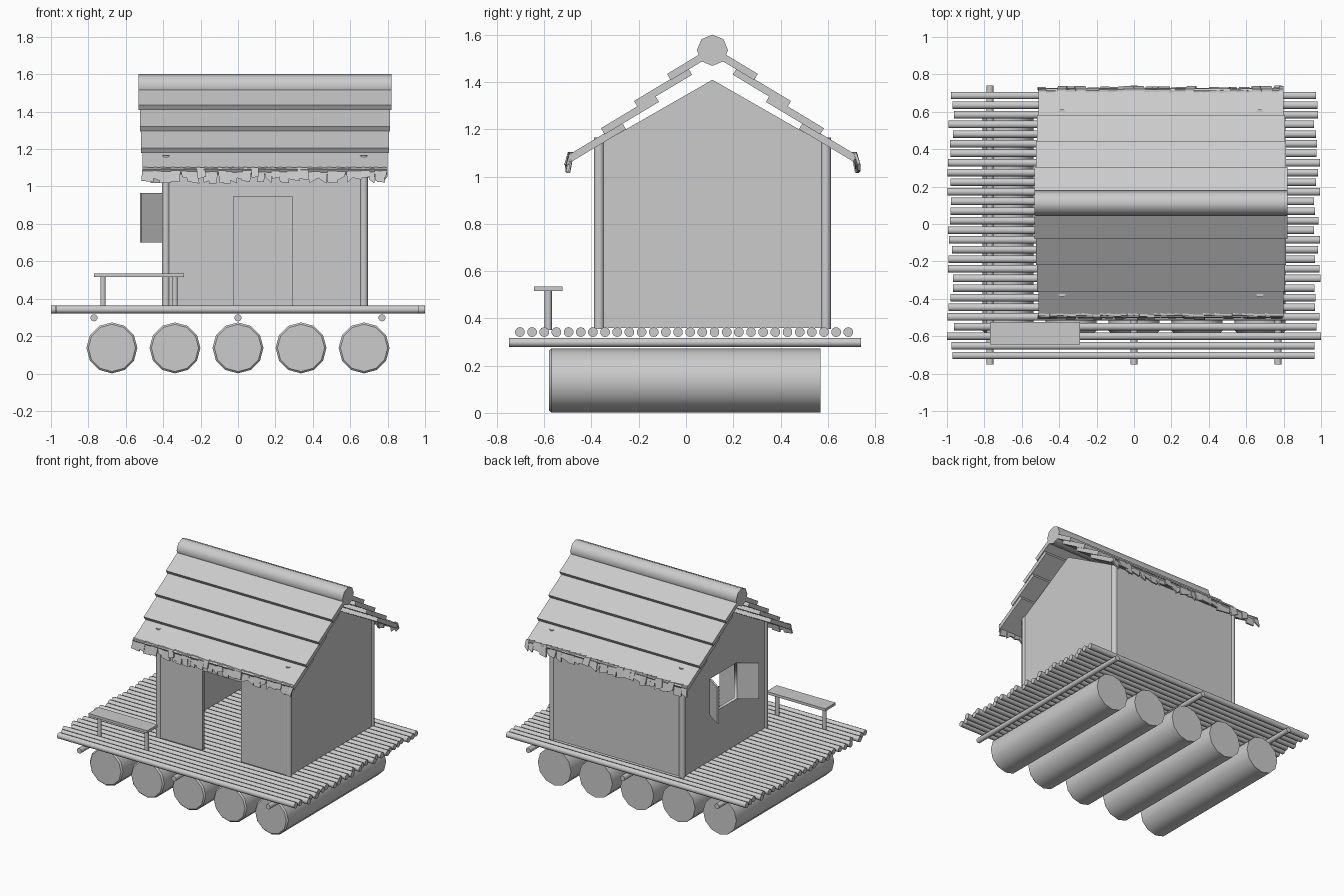
import bpy, bmesh, math, random
from mathutils import Vector, Matrix

if "Cube" in bpy.data.objects:
    bpy.data.objects.remove(bpy.data.objects["Cube"])

random.seed(4)
C = 0.112            # y of the ridge line
PITCH = math.radians(31)


def finish(name, bm, smooth=None):
    bmesh.ops.recalc_face_normals(bm, faces=bm.faces)
    me = bpy.data.meshes.new(name)
    bm.to_mesh(me)
    bm.free()
    ob = bpy.data.objects.new(name, me)
    bpy.context.collection.objects.link(ob)
    if smooth:
        bpy.ops.object.select_all(action='DESELECT')
        ob.select_set(True)
        bpy.context.view_layer.objects.active = ob
        bpy.ops.object.shade_smooth_by_angle(angle=math.radians(smooth))
    return ob


def log(name, a, b, r, sides=10, smooth=50, chamfer=0):
    """Round pole from point a to point b; chamfer bevels the end at a."""
    a, b = Vector(a), Vector(b)
    d = (b - a).normalized()
    a0 = a + d * chamfer
    bm = bmesh.new()
    m = Matrix.Translation((a0 + b) / 2) @ d.to_track_quat('Z', 'Y').to_matrix().to_4x4()
    bmesh.ops.create_cone(bm, cap_ends=True, segments=sides, radius1=r, radius2=r,
                          depth=(b - a0).length, matrix=m)
    if chamfer:
        bm.normal_update()
        cap = [f for f in bm.faces if f.normal.dot(d) < -0.9]
        bmesh.ops.inset_region(bm, faces=cap, thickness=chamfer, depth=chamfer)
    return finish(name, bm, smooth)


def box(name, lo, hi):
    bm = bmesh.new()
    lo, hi = Vector(lo), Vector(hi)
    m = Matrix.Translation((lo + hi) / 2) @ Matrix.Diagonal((*(hi - lo), 1))
    bmesh.ops.create_cube(bm, size=1, matrix=m)
    return finish(name, bm)


def wall(name, loops, loc, turn):
    """Upright panel from 2D outlines; inner outlines become openings."""
    cu = bpy.data.curves.new(name, 'CURVE')
    cu.dimensions, cu.fill_mode, cu.extrude = '2D', 'BOTH', 0.012
    for pts in loops:
        sp = cu.splines.new('POLY')
        sp.points.add(len(pts) - 1)
        for p, (u, v) in zip(sp.points, pts):
            p.co = (u, v, 0, 1)
        sp.use_cyclic_u = True
    ob = bpy.data.objects.new(name, cu)
    bpy.context.collection.objects.link(ob)
    ob.location, ob.rotation_euler = loc, (math.pi / 2, 0, turn)
    bpy.ops.object.select_all(action='DESELECT')
    ob.select_set(True)
    bpy.context.view_layer.objects.active = ob
    bpy.ops.object.convert(target='MESH')


# Floating barrels
for i in range(5):
    x = (i - 2) * 0.337
    log(f"float_barrel_{i + 1}", (x, -0.58, 0.137), (x, 0.57, 0.137), 0.136, 12, 40, 0.01)

# Cross beams under the deck
for i, x in enumerate((-0.77, 0, 0.77)):
    log(f"cross_beam_{i + 1}", (x, -0.75, 0.298), (x, 0.74, 0.298), 0.019)

# Deck poles with uneven ends
for i in range(28):
    y = -0.703 + i * 1.39 / 27
    l, r = (1, 1) if i == 2 else (random.uniform(0.96, 1), random.uniform(0.96, 1))
    log(f"deck_pole_{i + 1}", (-l, y, 0.342), (r, y, 0.342), 0.021)

# Corner posts
XL, XR, YF, YB = -0.385, 0.673, -0.368, 0.592
for n, x, y in (("front_left", XL, YF), ("front_right", XR, YF),
                ("back_left", XL, YB), ("back_right", XR, YB)):
    log(n + "_post", (x, y, 0.355), (x, y, 1.165), 0.022)

# Walls: doorway in front, window on the left
Z0, Z1 = 0.36, 1.135
wall("front_wall", [[(XL, Z0), (-0.024, Z0), (-0.024, 0.947), (0.289, 0.947), (0.289, Z0),
                     (XR, Z0), (XR, Z1), (XL, Z1)]], (0, YF, 0), 0)
wall("back_wall", [[(XL, Z0), (XR, Z0), (XR, Z1), (XL, Z1)]], (0, YB, 0), 0)
gable = [(YF, Z0), (YB, Z0), (YB, Z1), (C, 1.41), (YF, Z1)]
W0, W1, WB, WT = -0.025, 0.285, 0.70, 0.965
wall("right_wall", [gable], (XR, 0, 0), math.pi / 2)
wall("left_wall", [gable, [(W0, WB), (W0, WT), (W1, WT), (W1, WB)]], (XL, 0, 0), math.pi / 2)

# Window shutters, swung outward
for n, y, s in (("front_shutter", W0, -1), ("back_shutter", W1, 1)):
    ob = box(n, (0, -0.007, WB), (0.146, 0.007, WT))
    ob.location = (-0.4, y, 0)
    ob.rotation_euler.z = math.atan2(s * 0.084, -0.12)

# Roof strips, each course tucked under the one above
T, L = 0.031, 0.268
d = Vector((0, -math.cos(PITCH), -math.sin(PITCH)))
n = Vector((0, -math.sin(PITCH), math.cos(PITCH)))
ends = ((-0.533, 0.82), (-0.525, 0.812), (-0.518, 0.806), (-0.51, 0.798))
for side, s in (("front", 1), ("back", -1)):
    for k, (x0, x1) in enumerate(ends):
        edge = Vector((0, -0.08 - 0.14 * k, 1.435 - 0.115 * k))
        bm = bmesh.new()
        sec = [edge, edge - d * L, edge - d * L - n * T, edge - n * T]
        if s < 0:
            sec = [Vector((0, 2 * C - p.y, p.z)) for p in sec]
        f = bm.faces.new([bm.verts.new((x0, p.y, p.z)) for p in sec])
        ex = bmesh.ops.extrude_face_region(bm, geom=[f])
        bmesh.ops.translate(bm, vec=(x1 - x0, 0, 0),
                            verts=[v for v in ex['geom'] if isinstance(v, bmesh.types.BMVert)])
        finish(f"{side}_roof_strip_{k + 1}", bm)

    # Ragged thatch fringe under the eave
    bm = bmesh.new()
    x = -0.51
    while x < 0.79:
        w = min(random.uniform(0.03, 0.065), 0.8 - x)
        zb = [random.uniform(1.015, 1.055) for _ in range(2)]
        lean = random.uniform(-0.012, 0.012)
        yo = random.uniform(-0.507, -0.493)
        prof = [(x, yo + 0.012, 1.105), (x + w, yo + 0.012, 1.1),
                (x + w + lean, yo - 0.004, zb[0]), (x + lean, yo - 0.004, zb[1])]
        quads = [[bm.verts.new((a, (b + o) if s > 0 else 2 * C - b - o, c)) for a, b, c in prof]
                 for o in (-0.005, 0.007)]
        bm.faces.new(quads[0])
        bm.faces.new(quads[1][::-1])
        for i in range(4):
            j = (i + 1) % 4
            bm.faces.new((quads[0][i], quads[1][i], quads[1][j], quads[0][j]))
        x += w * 0.92
    finish(f"{side}_eave_fringe", bm)

# Ridge log
log("ridge_log", (-0.533, C, 1.535), (0.82, C, 1.535), 0.066, 8)

# Bench
box("bench_seat", (-0.77, -0.643, 0.515), (-0.29, -0.523, 0.534))
for nm, x in (("left", -0.722), ("right", -0.337)):
    log(f"bench_{nm}_leg", (x, -0.583, 0.35), (x, -0.583, 0.518), 0.015)
